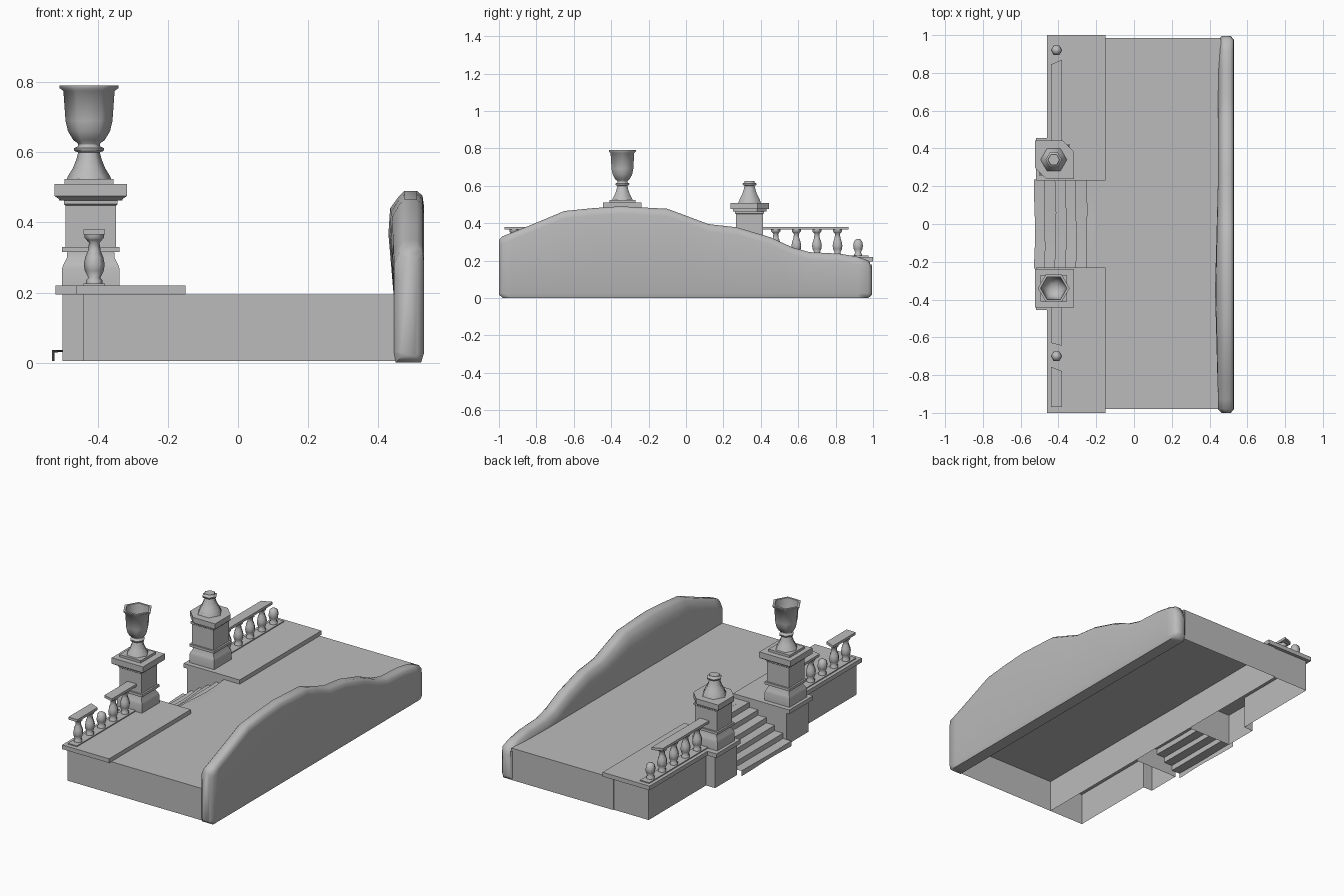
import bpy, bmesh, math

cube = bpy.data.objects.get("Cube")
if cube:
    bpy.data.objects.remove(cube, do_unlink=True)

stone = bpy.data.materials.new("grey_stone")
stone.use_nodes = True
GREY = (0.5, 0.5, 0.5, 1)
stone.diffuse_color = GREY
stone.node_tree.nodes["Principled BSDF"].inputs["Base Color"].default_value = GREY


def finish(name, bm, smooth=0):
    """Turn a bmesh into a named object; smooth is the sharp-edge angle."""
    bmesh.ops.recalc_face_normals(bm, faces=bm.faces)
    mesh = bpy.data.meshes.new(name)
    bm.to_mesh(mesh)
    bm.free()
    mesh.materials.append(stone)
    if smooth:
        mesh.shade_smooth()
        mesh.set_sharp_from_angle(angle=math.radians(smooth))
    obj = bpy.data.objects.new(name, mesh)
    bpy.context.collection.objects.link(obj)
    return obj


def bridge(bm, a, b, closed=True):
    n = len(a)
    for i in range(n if closed else n - 1):
        j = (i + 1) % n
        bm.faces.new((a[i], a[j], b[j], b[i]))


def prism(name, outline, z0, z1, bottom=True):
    bm = bmesh.new()
    low = [bm.verts.new((x, y, z0)) for x, y in outline]
    high = [bm.verts.new((x, y, z1)) for x, y in outline]
    bridge(bm, low, high)
    bm.faces.new(high)
    if bottom:
        bm.faces.new(low)
    return finish(name, bm)


def lathe(name, profile, x, y, sides=6, smooth=65):
    """Revolve (radius, z) pairs; with four sides the radius is a half width."""
    bm = bmesh.new()
    turn = math.pi / 4 if sides == 4 else 0
    grow = math.sqrt(2) if sides == 4 else 1
    rings = []
    for r, z in profile:
        angles = [turn + math.tau * i / sides for i in range(sides)]
        rings.append([bm.verts.new((x + r * grow * math.cos(a),
                                    y + r * grow * math.sin(a), z)) for a in angles])
    for a, b in zip(rings, rings[1:]):
        bridge(bm, a, b)
    bm.faces.new(rings[0])
    bm.faces.new(rings[-1])
    return finish(name, bm, smooth)


def flip(outline, s):
    return [(x, y * s) for x, y in outline]


# Ground slab, open underneath
prism("ground", [(-0.21, -0.98), (0.46, -0.98), (0.46, 0.985), (-0.21, 0.985)],
      0.005, 0.195, bottom=False)

# Retaining walls with projecting pedestals, and their coping slabs
WALL = [(-0.44, 0.98), (-0.21, 0.98), (-0.21, 0.235), (-0.5, 0.235), (-0.5, 0.44), (-0.44, 0.44)]
COPING = [(-0.46, 1), (-0.15, 1), (-0.15, 0.23), (-0.52, 0.23), (-0.52, 0.455), (-0.46, 0.455)]
for side, s in (("front", -1), ("back", 1)):
    prism(side + "_wall", flip(WALL, s), 0.005, 0.196, bottom=False)
    prism(side + "_coping", flip(COPING, s), 0.195, 0.22)

# Worn stairs, a folded sheet with sagging nosings
bm = bmesh.new()
STEPS, ACROSS = 6, 8
rows = []
for k in range(STEPS):
    for rise in (0, 1):
        row = []
        for j in range(ACROSS + 1):
            t = j / ACROSS
            wear = math.sin(math.pi * t) * (0.6 + 0.4 * math.sin(5 * t + 2 * k))
            z = 0.005 + (k + rise) * 0.0317 - (0.009 * wear if k + rise else 0)
            row.append(bm.verts.new((-0.53 + 0.055 * k + 0.007 * wear, -0.235 + 0.47 * t, z)))
        rows.append(row)
rows.append([bm.verts.new((-0.2, v.co.y, 0.195)) for v in rows[-1]])
for a, b in zip(rows, rows[1:]):
    bridge(bm, a, b, closed=False)
finish("stairs", bm, 40)

# Earth bank along the side, lofted through rounded sections
CREST = [(-1, 0.31), (-0.98, 0.33), (-0.93, 0.35), (-0.83, 0.39), (-0.65, 0.465), (-0.5, 0.48),
         (-0.35, 0.49), (-0.1, 0.477), (0, 0.44), (0.12, 0.395), (0.27, 0.378), (0.45, 0.325),
         (0.57, 0.27), (0.66, 0.245), (0.82, 0.237), (0.92, 0.22), (0.975, 0.2), (0.995, 0.16)]
bm = bmesh.new()
rings = []
for y, h in CREST:
    inset = 0.018 if abs(y) > 0.99 else 0
    bulge = 0.016 * max(0, 1 - abs(y + 0.35) / 0.6)
    left, right = 0.445 + inset, 0.53 - inset
    section = [(left + 0.005, inset), (left, 0.03), (left, 0.18), (left - bulge, h * 0.75),
               (left - bulge * 0.7, h - 0.05), (left + 0.015, h - 0.014), (left + 0.03, h),
               (right - 0.02, h), (right - 0.004, h - 0.013), (right, h - 0.04),
               (right, 0.025), (right - 0.008, inset)]
    rings.append([bm.verts.new((x, y, z)) for x, z in section])
for a, b in zip(rings, rings[1:]):
    bridge(bm, a, b)
bm.faces.new(rings[0])
bm.faces.new(rings[-1])
finish("earth_bank", bm, 50)

# Gate pillars with moulded bases and square shafts
PX, PY = -0.42, 0.34
SHAFT = [(0.082, 0.22), (0.082, 0.268), (0.078, 0.28), (0.068, 0.3), (0.067, 0.315),
         (0.082, 0.315), (0.082, 0.33), (0.072, 0.33), (0.072, 0.448), (0.077, 0.452),
         (0.077, 0.463)]
for side, s in (("front", -1), ("back", 1)):
    lathe(side + "_pillar", SHAFT, PX, s * PY, 4, 25)

# Whole cap on the front pillar, cap with broken corners on the back one
lathe("front_pillar_cap", [(0.085, 0.463), (0.103, 0.475), (0.103, 0.51)], PX, -PY, 4, 20)


def broken_square(r, cut):
    pts = [(-r, r), (r - cut, r), (r, r - cut), (r, -r), (cut - r, -r), (-r, cut - r)]
    return [(PX + x, PY + y) for x, y in pts]


prism("back_pillar_cap_underside", broken_square(0.09, 0.05), 0.463, 0.475)
prism("back_pillar_cap", broken_square(0.103, 0.06), 0.475, 0.507)

# Urn on the front pillar; only its broken foot is left on the back one
FOOT = [(0.064, 0.522), (0.06, 0.532), (0.046, 0.555), (0.036, 0.58), (0.031, 0.6),
        (0.042, 0.604), (0.043, 0.612), (0.031, 0.617), (0.031, 0.625)]
BOWL = [(0.045, 0.635), (0.06, 0.66), (0.067, 0.69), (0.073, 0.775), (0.084, 0.783),
        (0.084, 0.79), (0.07, 0.79), (0.062, 0.7), (0.05, 0.665), (0.02, 0.65)]
lathe("urn_plinth", [(0.07, 0.51), (0.07, 0.524)], PX - 0.005, -PY, 4, 20)
lathe("urn", FOOT + BOWL, PX - 0.005, -PY)
lathe("broken_urn_foot", [(0.07, 0.507)] + FOOT, PX - 0.005, PY)

# Balusters, mirrored; one on each side is snapped off
BX = -0.41
BELLY = [(0.024, 0.222), (0.024, 0.235), (0.017, 0.242), (0.027, 0.262), (0.03, 0.28),
         (0.026, 0.3)]
NECK = [(0.018, 0.32), (0.015, 0.342), (0.022, 0.35), (0.028, 0.356), (0.028, 0.368)]
STUMP = [(0.016, 0.312), (0.006, 0.316)]
for side, s, snapped in (("front", -1, 2), ("back", 1, 4)):
    for i in range(5):
        top = STUMP if i == snapped else NECK
        lathe(f"{side}_baluster_{i + 1}", BELLY + top, BX, s * (0.48 + 0.11 * i))
    prism(side + "_foot_rail", flip([(-0.44, 0.42), (-0.38, 0.42), (-0.38, 0.975),
                                     (-0.44, 0.975)], s), 0.218, 0.226)


# Handrail pieces with slanted broken ends
def handrail(name, start_out, start_in, end_in, end_out):
    prism(name, [(-0.44, start_out), (-0.38, start_in), (-0.38, end_in), (-0.44, end_out)],
          0.365, 0.38)


handrail("back_handrail", 0.41, 0.41, 0.87, 0.845)
handrail("front_handrail_inner", -0.41, -0.41, -0.645, -0.63)
handrail("front_handrail_outer", -0.755, -0.78, -0.97, -0.97)
